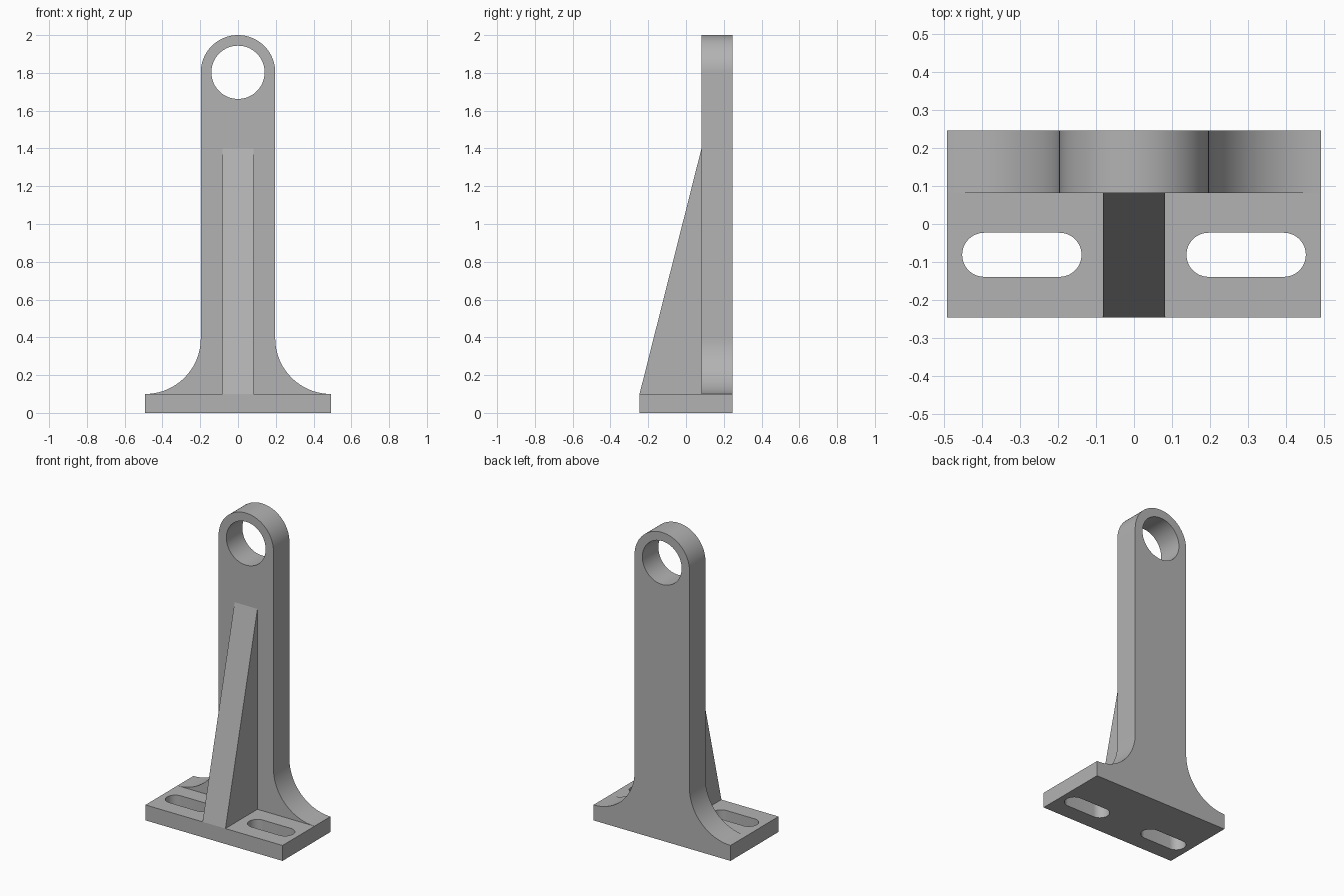
import bpy
from math import pi, cos, sin, radians

if "Cube" in bpy.data.objects:
    bpy.data.objects.remove(bpy.data.objects["Cube"], do_unlink=True)

HALF_W, HALF_D = 0.492, 0.246      # base footprint
BASE_H = 0.1
ARM_R, ARM_Z = 0.197, 1.803        # upright half width and eye centre
ARM_FRONT = 0.082                  # front face of the upright
RIB_W, RIB_TOP = 0.082, 1.4

grey = bpy.data.materials.new("plain grey")
grey.use_nodes = True
color = (0.45, 0.45, 0.45, 1)
grey.diffuse_color = color
grey.node_tree.nodes["Principled BSDF"].inputs["Base Color"].default_value = color


def arc(cx, cy, r, start, end, steps=24):
    """Points along an arc, angles in degrees."""
    angles = [radians(start + (end - start) * i / steps) for i in range(steps + 1)]
    return [(cx + r * cos(a), cy + r * sin(a)) for a in angles]


def plate(name, loops, thickness, location, rotation=(0, 0, 0)):
    """Extrude closed outlines; the inner loops become through holes."""
    curve = bpy.data.curves.new(name, "CURVE")
    curve.dimensions = "2D"
    curve.fill_mode = "BOTH"
    curve.extrude = thickness / 2
    for points in loops:
        spline = curve.splines.new("POLY")
        spline.points.add(len(points) - 1)
        for p, (x, y) in zip(spline.points, points):
            p.co = (x, y, 0, 1)
        spline.use_cyclic_u = True
    obj = bpy.data.objects.new(name, curve)
    bpy.context.collection.objects.link(obj)
    obj.location, obj.rotation_euler = location, rotation
    bpy.ops.object.select_all(action="DESELECT")
    obj.select_set(True)
    bpy.context.view_layer.objects.active = obj
    bpy.ops.object.convert(target="MESH")
    obj = bpy.context.object
    # Weld caps to walls
    bpy.ops.object.mode_set(mode="EDIT")
    bpy.ops.mesh.select_all(action="SELECT")
    bpy.ops.mesh.remove_doubles(threshold=0.0001)
    bpy.ops.mesh.normals_make_consistent(inside=False)
    bpy.ops.object.mode_set(mode="OBJECT")
    bpy.ops.object.shade_smooth_by_angle(angle=radians(30))
    obj.data.materials.clear()
    obj.data.materials.append(grey)
    return obj


# Base plate with two mounting slots
slot_r, slot_y = 0.058, -0.081
slots = [arc(s * 0.295 + 0.099, slot_y, slot_r, -90, 90)
         + arc(s * 0.295 - 0.099, slot_y, slot_r, 90, 270) for s in (-1, 1)]
outline = [(-HALF_W, -HALF_D), (HALF_W, -HALF_D), (HALF_W, HALF_D), (-HALF_W, HALF_D)]
plate("base_plate", [outline] + slots, BASE_H, (0, 0, BASE_H / 2))

# Upright with flared foot, rounded top and eye hole
flare = HALF_W - ARM_R
upright = (arc(HALF_W, BASE_H + flare, flare, 270, 180)
           + arc(0, ARM_Z, ARM_R, 0, 180, 48)
           + arc(-HALF_W, BASE_H + flare, flare, 0, -90))
eye = arc(0, ARM_Z, 0.141, 0, 360, 64)[:-1]
plate("upright", [upright, eye], HALF_D - ARM_FRONT,
      (0, (HALF_D + ARM_FRONT) / 2, 0), (pi / 2, 0, 0))

# Triangular stiffening rib, its outline drawn in the y-z plane
rib = [(-HALF_D, BASE_H), (ARM_FRONT, BASE_H), (ARM_FRONT, RIB_TOP)]
plate("stiffening_rib", [rib], 2 * RIB_W, (0, 0, 0), (pi / 2, 0, pi / 2))
